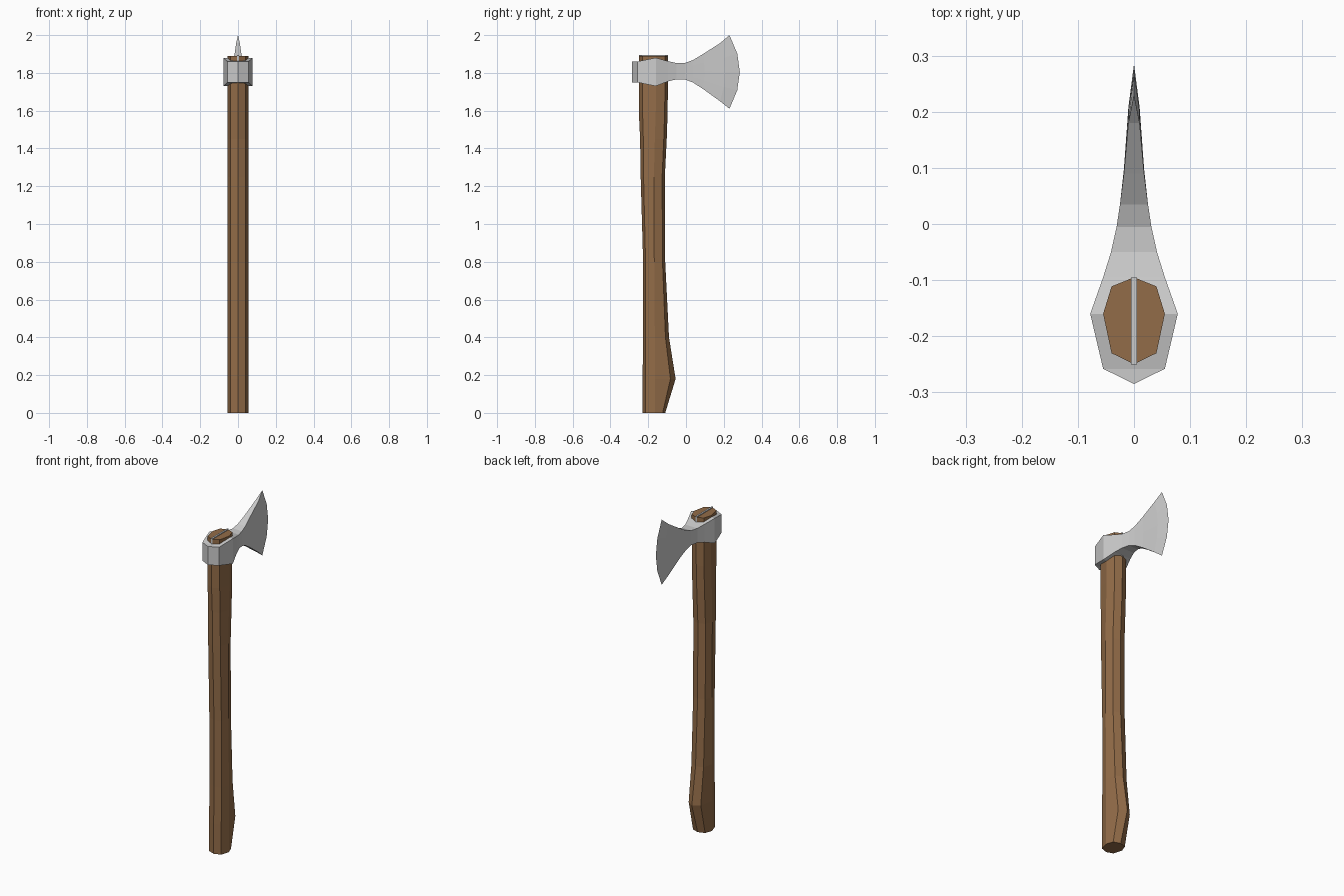
import bpy, bmesh

if "Cube" in bpy.data.objects:
    bpy.data.objects.remove(bpy.data.objects["Cube"])

wood = bpy.data.materials.new("wood")
wood.diffuse_color = (0.29, 0.15, 0.065, 1)
wood.use_nodes = True
wood.node_tree.nodes["Principled BSDF"].inputs["Base Color"].default_value = wood.diffuse_color


def loft(name, rings, caps, material=None):
    """Join equal-length rings of points with flat quads."""
    bm = bmesh.new()
    loops = [[bm.verts.new(p) for p in ring] for ring in rings]
    n = len(rings[0])
    for a, b in zip(loops, loops[1:]):
        for i in range(n):
            j = (i + 1) % n
            bm.faces.new((a[i], a[j], b[j], b[i]))
    if caps:
        bm.faces.new(loops[0])
        bm.faces.new(loops[-1])
    bmesh.ops.remove_doubles(bm, verts=bm.verts, dist=0.0002)
    bmesh.ops.recalc_face_normals(bm, faces=bm.faces)
    mesh = bpy.data.meshes.new(name)
    bm.to_mesh(mesh)
    bm.free()
    obj = bpy.data.objects.new(name, mesh)
    bpy.context.collection.objects.link(obj)
    if material:
        mesh.materials.append(material)
    return obj


# Handle: eight-sided section following a gentle curve with a flared foot
def handle_ring(z, back, mid, front):
    yb = back + (mid - back) * 0.22
    yf = mid + (front - mid) * 0.75
    return [(0, back, z), (0.04, yb, z), (0.055, mid, z), (0.04, yf, z),
            (0, front, z), (-0.04, yf, z), (-0.055, mid, z), (-0.04, yb, z)]


handle = [  # z, back y, middle y, front y
    (0, -0.23, -0.165, -0.11),
    (0.18, -0.23, -0.165, -0.055),
    (0.40, -0.227, -0.165, -0.09),
    (0.80, -0.227, -0.168, -0.11),
    (1.25, -0.24, -0.17, -0.112),
    (1.45, -0.243, -0.165, -0.102),
    (1.60, -0.25, -0.16, -0.097),
    (1.89, -0.25, -0.16, -0.095),
]
loft("handle", [handle_ring(*s) for s in handle], True, wood)


# Axe head: mirrored sections from the poll to the curved cutting edge
def head_ring(y, bulge, x, low, high):
    right = []
    for t in (-1, -0.5, 0, 0.5, 1):
        z = (low + high) / 2 + t * (high - low) / 2
        right.append((x, y + bulge * (1 - t * t), z))
    return right + [(-px, py, pz) for px, py, pz in reversed(right)]


head = [  # y, forward bulge, half thickness, bottom z, top z
    (-0.285, 0, 0, 1.75, 1.86),
    (-0.258, 0, 0.055, 1.75, 1.86),
    (-0.16, 0, 0.078, 1.73, 1.88),
    (-0.095, 0, 0.055, 1.755, 1.862),
    (-0.05, 0, 0.041, 1.766, 1.852),
    (-0.005, 0, 0.031, 1.765, 1.853),
    (0.035, 0, 0.025, 1.75, 1.867),
    (0.09, 0.008, 0.018, 1.715, 1.90),
    (0.18, 0.028, 0.010, 1.65, 1.957),
    (0.23, 0.055, 0, 1.61, 2.0),
]
loft("axe_head", [head_ring(*s) for s in head], False)

# Wedge driven into the top of the handle
wedge = [[(-0.005, -0.25, z), (0.005, -0.25, z), (0.005, -0.095, z), (-0.005, -0.095, z)]
         for z in (1.75, 1.895)]
loft("wedge", wedge, True)
